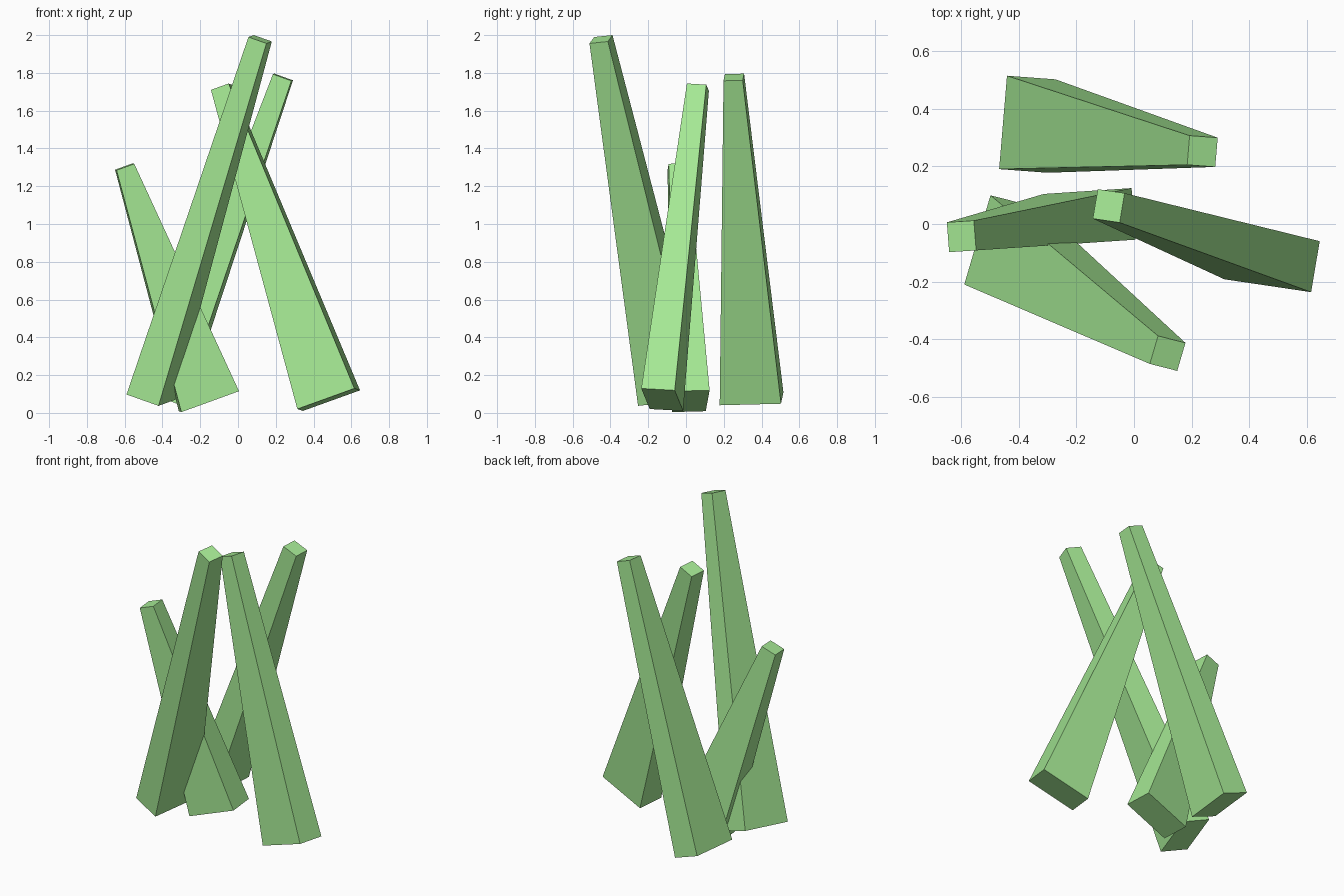
import bpy
import bmesh
from mathutils import Vector

if "Cube" in bpy.data.objects:
    bpy.data.objects.remove(bpy.data.objects["Cube"])

green = bpy.data.materials.new("grass_green")
green.diffuse_color = (0.376, 0.81, 0.296, 1)
green.use_nodes = True
green.node_tree.nodes["Principled BSDF"].inputs["Base Color"].default_value = green.diffuse_color


def blade(name, base, top, depth_dir, base_size, top_size):
    """Four-sided tapered blade, both ends cut square to its axis."""
    base, top = Vector(base), Vector(top)
    axis = (top - base).normalized()
    v = Vector(depth_dir)
    v = (v - axis * v.dot(axis)).normalized()
    u = v.cross(axis)
    bm = bmesh.new()
    rings = []
    for centre, (w, d) in ((base, base_size), (top, top_size)):
        rings.append([bm.verts.new(centre + u * (sx * w / 2) + v * (sy * d / 2))
                      for sx, sy in ((-1, -1), (1, -1), (1, 1), (-1, 1))])
    low, high = rings
    bm.faces.new(low[::-1])
    bm.faces.new(high)
    for i in range(4):
        j = (i + 1) % 4
        bm.faces.new((low[i], low[j], high[j], high[i]))
    bmesh.ops.recalc_face_normals(bm, faces=bm.faces)
    mesh = bpy.data.meshes.new(name)
    bm.to_mesh(mesh)
    bm.free()
    mesh.materials.append(green)
    obj = bpy.data.objects.new(name, mesh)
    bpy.context.collection.objects.link(obj)


TIP = (0.104, 0.102)

# Two blades leaning right, deep at the base
blade("tall_front_blade", (-0.46, -0.077, 0.084), (0.117, -0.45, 1.978),
      (0.09, 0.31, 0.03), (0.185, 0.325), TIP)
blade("back_blade", (-0.371, 0.347, 0.075), (0.238, 0.253, 1.777),
      (0.028, 0.325, 0.01), (0.18, 0.326), TIP)

# Two blades leaning left, wide at the base
blade("short_left_blade", (-0.154, 0.025, 0.062), (-0.6, -0.043, 1.303),
      (-0.012, 0.18, 0), (0.325, 0.18), (0.1, 0.104))
blade("right_blade", (0.48, -0.126, 0.07), (-0.088, 0.063, 1.724),
      (0.03, 0.178, -0.01), (0.324, 0.18), (0.1, 0.104))
